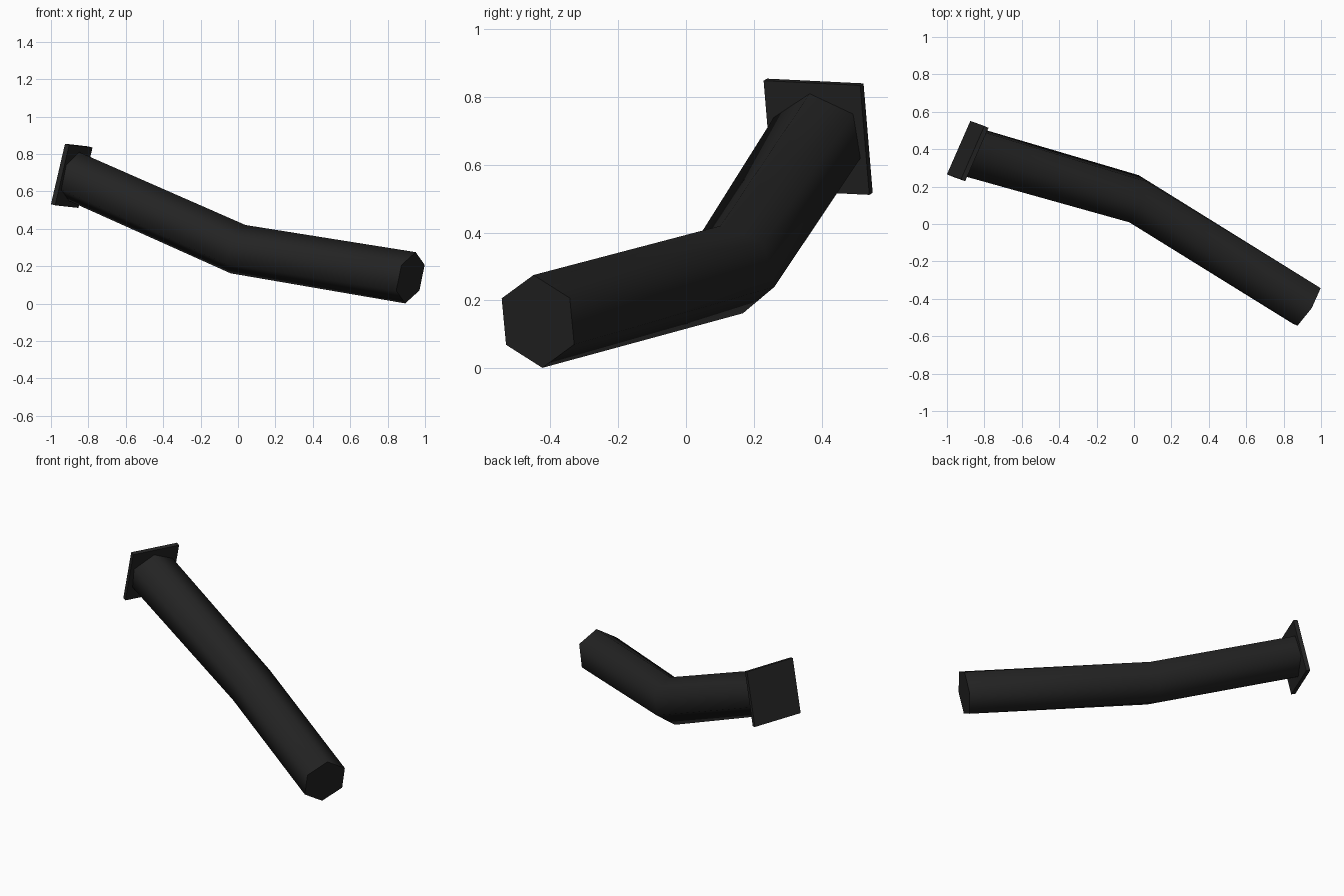
import bpy, bmesh, math
from mathutils import Vector as V

if "Cube" in bpy.data.objects:
    bpy.data.objects.remove(bpy.data.objects["Cube"])

black = bpy.data.materials.new("matte black")
black.diffuse_color = (0.017, 0.017, 0.017, 1)
black.use_nodes = True
black.node_tree.nodes["Principled BSDF"].inputs["Base Color"].default_value = black.diffuse_color


def make_object(name, bm):
    bmesh.ops.recalc_face_normals(bm, faces=bm.faces)
    mesh = bpy.data.meshes.new(name)
    bm.to_mesh(mesh)
    bm.free()
    mesh.materials.append(black)
    obj = bpy.data.objects.new(name, mesh)
    bpy.context.collection.objects.link(obj)
    return obj


def skin(name, rings, caps):
    """Join rings of points into a tube and cap the listed rings."""
    bm = bmesh.new()
    loops = [[bm.verts.new(p) for p in ring] for ring in rings]
    for r, s in zip(loops, loops[1:]):
        for i in range(len(r)):
            j = (i + 1) % len(r)
            bm.faces.new((r[i], r[j], s[j], s[i]))
    for k in caps:
        bm.faces.new(loops[k])
    return make_object(name, bm)


def hexagon(center, a, c):
    """Hexagon spanned by its first and third corner offsets."""
    center, a, c = V(center), V(a), V(c)
    return [center + o for o in (a, a + c, c, -a, -a - c, -c)]


# Bent six-sided pipe: free end, mitred bend, end on the plate
pipe = skin("bent_pipe", [
    hexagon((0.922, -0.437, 0.138), (0.028, -0.013, 0.137), (0.048, 0.107, -0.068)),
    hexagon((0.0, 0.135, 0.291), (0.04, -0.033, 0.129), (0.025, 0.126, -0.051)),
    hexagon((-0.878, 0.387, 0.68), (0.028, -0.022, 0.13), (0.041, 0.128, -0.06)),
], caps=[0])

# Square mounting plate, tilted to meet the pipe
center = V((-0.90, 0.395, 0.686))
across, up = V((0.125, 0.285, -0.014)) / 2, V((0.075, -0.027, 0.323)) / 2
inward = across.cross(up).normalized() * 0.025
outer = [center + across * i + up * j for i, j in ((-1, -1), (1, -1), (1, 1), (-1, 1))]
plate = skin("mounting_plate", [outer, [p + inward for p in outer]], caps=[0, 1])

# Smooth pipe sides with a sharp end rim
bpy.ops.object.select_all(action='DESELECT')
pipe.select_set(True)
bpy.context.view_layer.objects.active = pipe
bpy.ops.object.shade_smooth_by_angle(angle=math.radians(70))
